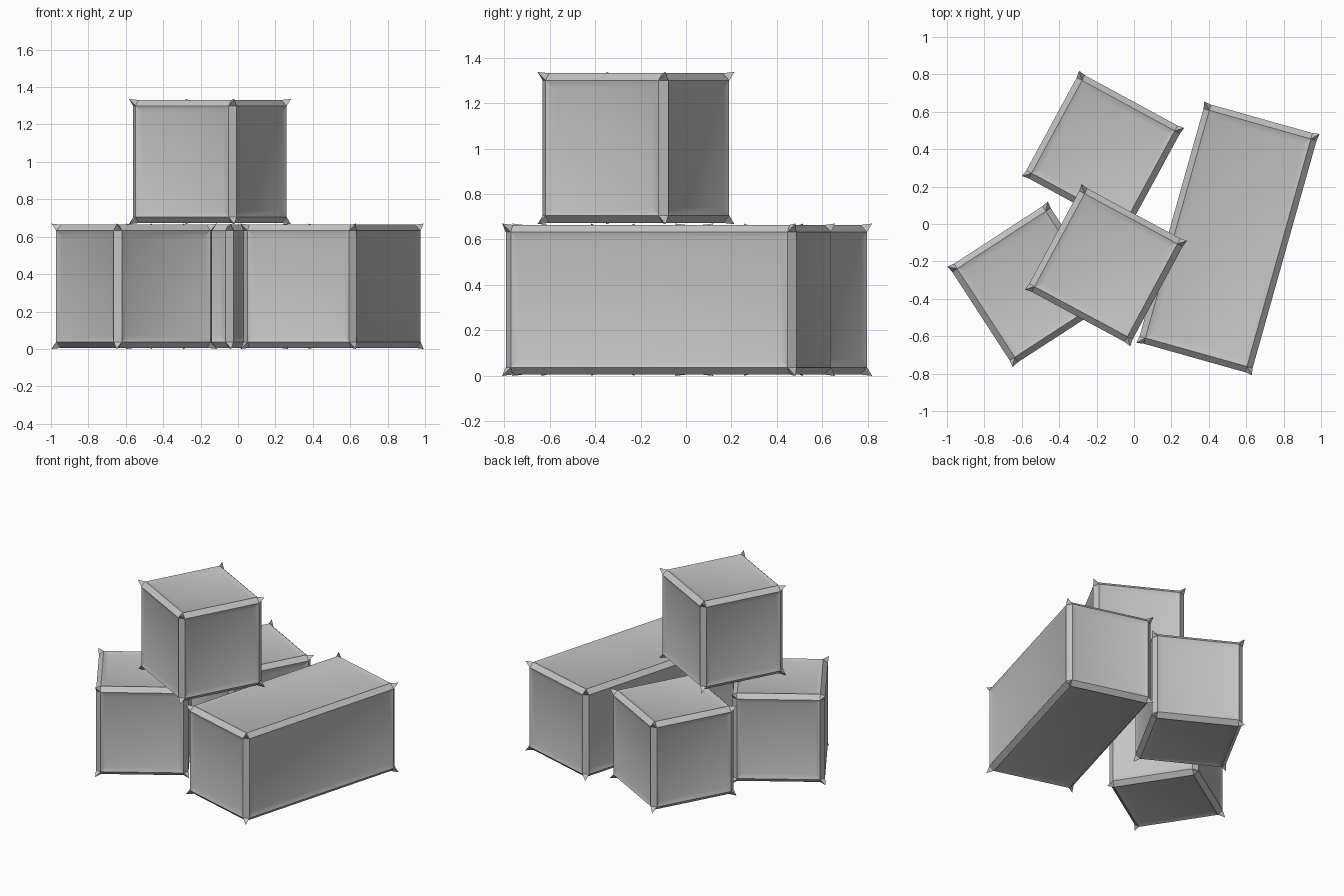
import bpy
import bmesh
from math import radians
from mathutils import Matrix, Vector

if "Cube" in bpy.data.objects:
    bpy.data.objects.remove(bpy.data.objects["Cube"], do_unlink=True)

# One plain grey for every crate
grey = bpy.data.materials.new("crate_grey")
grey.use_nodes = True
colour = (0.55, 0.55, 0.55, 1)
grey.diffuse_color = colour
grey.node_tree.nodes["Principled BSDF"].inputs["Base Color"].default_value = colour

CHAMFER = 0.032
SPIKE = 0.006
RECESS = 0.012
BORDER = 0.035
SIDE = 0.64
HEIGHT = 0.67


def crate(name, centre, length, base, turn):
    """Chamfered box with pointed corner caps and sunken panels."""
    size = Vector((SIDE, length, HEIGHT))
    body = size - Vector((2 * SPIKE,) * 3)
    bm = bmesh.new()
    bmesh.ops.create_cube(bm, size=1)
    bmesh.ops.scale(bm, vec=body, verts=bm.verts)

    # Flat strips along every edge
    bmesh.ops.bevel(bm, geom=bm.edges[:], offset=CHAMFER, segments=1,
                    profile=0.5, affect='EDGES')
    bm.normal_update()

    # Corner caps pulled out to a point
    corners = [f for f in bm.faces if len(f.verts) == 3]
    tips = bmesh.ops.poke(bm, faces=corners)["verts"]
    for v in tips:
        v.co = Vector([s / 2 if c > 0 else -s / 2 for c, s in zip(v.co, size)])
    bm.normal_update()

    # Panels sunk behind a sloping border
    panels = [f for f in bm.faces if max(abs(c) for c in f.normal) > 0.99]
    bmesh.ops.inset_individual(bm, faces=panels, thickness=BORDER,
                               depth=-RECESS, use_even_offset=True)
    bmesh.ops.recalc_face_normals(bm, faces=bm.faces)

    mesh = bpy.data.meshes.new(name)
    bm.to_mesh(mesh)
    bm.free()
    mesh.materials.append(grey)
    obj = bpy.data.objects.new(name, mesh)
    bpy.context.collection.objects.link(obj)
    obj.matrix_world = (Matrix.Translation((*centre, base + HEIGHT / 2))
                        @ Matrix.Rotation(radians(turn), 4, 'Z'))
    return obj


# Three crates on the ground and one stacked on top
crates = [
    crate("long_crate", (0.503, -0.077), 1.34, 0, -15.7),
    crate("back_crate", (-0.165, 0.385), SIDE, 0, -28.5),
    crate("right_crate", (-0.555, -0.322), SIDE, 0, 33),
    crate("top_crate", (-0.15, -0.22), SIDE, 0.667, -28.3),
]

# Soft shading across the panel borders, sharp edges elsewhere
bpy.ops.object.select_all(action='DESELECT')
for obj in crates:
    obj.select_set(True)
bpy.context.view_layer.objects.active = crates[0]
bpy.ops.object.shade_smooth_by_angle(angle=radians(25))
